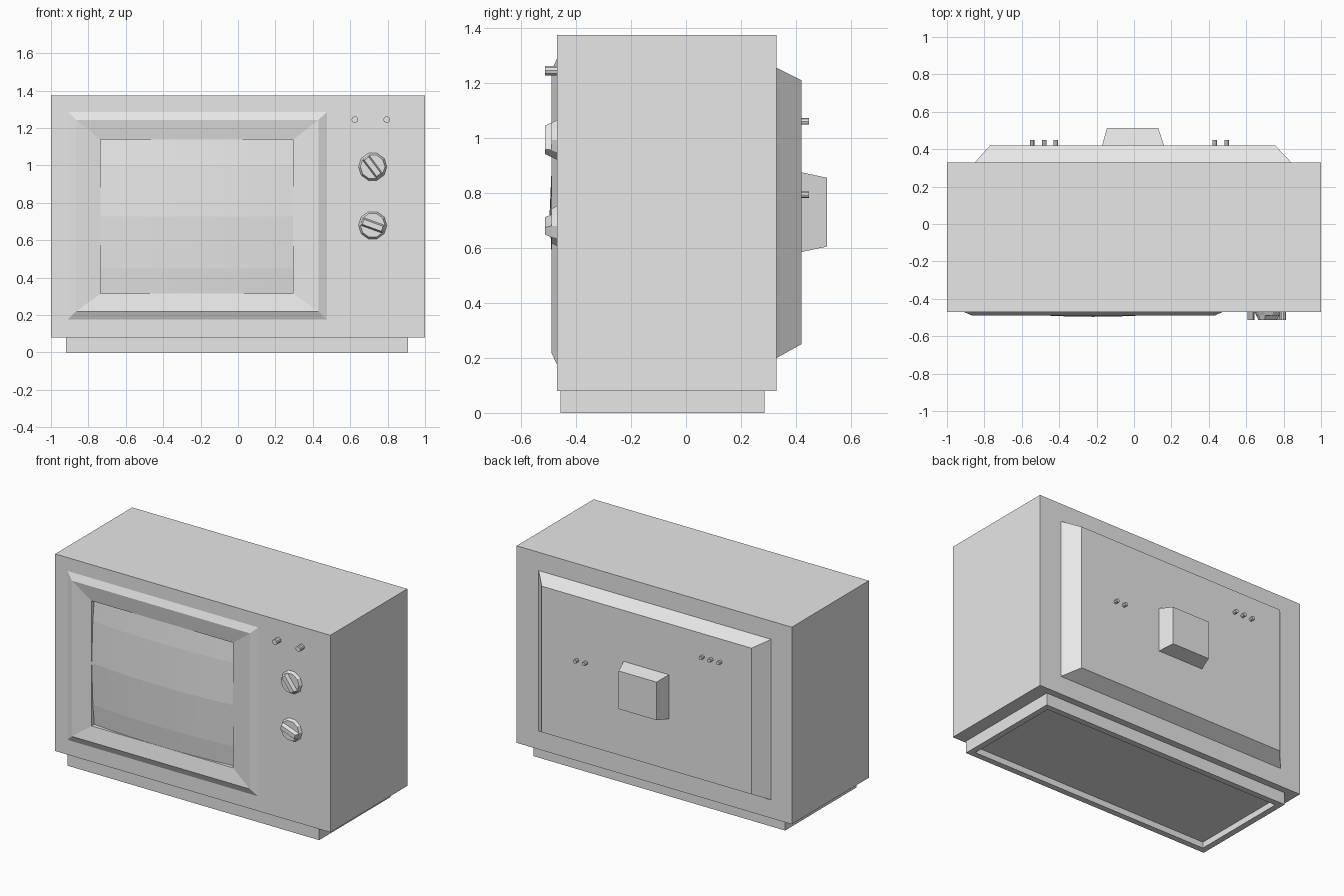
import bpy, bmesh, math
from mathutils import Matrix, Vector

cube = bpy.data.objects.get("Cube")
if cube:
    bpy.data.objects.remove(cube, do_unlink=True)

grey = bpy.data.materials.new("light_grey")
grey.use_nodes = True
grey.diffuse_color = (0.8, 0.8, 0.8, 1)
grey.node_tree.nodes["Principled BSDF"].inputs["Base Color"].default_value = (0.8, 0.8, 0.8, 1)


def finish(name, bm, fix=True):
    if fix:
        bmesh.ops.recalc_face_normals(bm, faces=bm.faces)
    mesh = bpy.data.meshes.new(name)
    bm.to_mesh(mesh)
    bm.free()
    mesh.materials.append(grey)
    obj = bpy.data.objects.new(name, mesh)
    bpy.context.collection.objects.link(obj)
    return obj


def loft(name, loops, cap_start=True, cap_end=True):
    """Skin a list of equal-length point loops."""
    bm = bmesh.new()
    rings = [[bm.verts.new(p) for p in loop] for loop in loops]
    for a, b in zip(rings, rings[1:]):
        for i in range(len(a)):
            j = (i + 1) % len(a)
            bm.faces.new((a[i], a[j], b[j], b[i]))
    if cap_start:
        bm.faces.new(rings[0])
    if cap_end:
        bm.faces.new(rings[-1])
    return finish(name, bm)


def rect(x0, x1, z0, z1, y):
    return [(x0, y, z0), (x1, y, z0), (x1, y, z1), (x0, y, z1)]


def flat_rect(x0, x1, y0, y1, z):
    return [(x0, y0, z), (x1, y0, z), (x1, y1, z), (x0, y1, z)]


def disc(x, z, r, y, sides):
    turn = 2 * math.pi / sides
    return [(x + r * math.cos(i * turn), y, z + r * math.sin(i * turn)) for i in range(sides)]


FRONT, BACK = -0.47, 0.33
OPENING = (-0.735, 0.295, 0.315, 1.138)

# Cabinet, with a shallow pocket behind the screen
loft("cabinet", [rect(*OPENING, -0.40), rect(*OPENING, FRONT),
                 rect(-1, 1, 0.08, 1.375, FRONT), rect(-1, 1, 0.08, 1.375, BACK)])

# Plinth with a recessed underside
loft("plinth", [flat_rect(-0.92, 0.91, -0.457, 0.285, 0.08),
                flat_rect(-0.92, 0.91, -0.457, 0.285, 0),
                flat_rect(-0.88, 0.87, -0.417, 0.245, 0),
                flat_rect(-0.88, 0.87, -0.417, 0.245, 0.04)])

# Raised screen frame
loft("screen_frame", [rect(-0.91, 0.475, 0.177, 1.287, FRONT),
                      rect(-0.865, 0.43, 0.22, 1.243, -0.49),
                      rect(*OPENING, FRONT - 0.001)], False, False)

# Bulging faceted screen
bm = bmesh.new()
x0, x1, z0, z1 = OPENING
rows = []
for z in (z0, 0.45, 0.727, 1.0, z1):
    row = []
    for i in range(9):
        x = x0 + (x1 - x0) * i / 8
        y = -0.496 + 0.1 * (x + 0.22) ** 2 + 0.16 * (z - 0.727) ** 2
        row.append(bm.verts.new((x, y, z)))
    rows.append(row)
for low, high in zip(rows, rows[1:]):
    for i in range(8):
        bm.faces.new((low[i], low[i + 1], high[i + 1], high[i]))
finish("screen", bm, False)

# Rear cover and its central housing
loft("rear_cover", [rect(-0.85, 0.84, 0.2, 1.255, BACK), rect(-0.77, 0.755, 0.25, 1.21, 0.42)])
loft("rear_housing", [rect(-0.17, 0.16, 0.585, 0.875, 0.42), rect(-0.145, 0.13, 0.605, 0.855, 0.513)])

# Rear sockets
for i, (x, z) in enumerate([(-0.545, 1.06), (-0.48, 1.06), (-0.418, 1.06), (0.432, 0.793), (0.496, 0.793)]):
    loft(f"rear_socket_{i + 1}", [disc(x, z, 0.012, 0.42, 8), disc(x, z, 0.012, 0.448, 8)])

# Front push buttons
for side, x in (("right", 0.625), ("left", 0.795)):
    loft(f"button_{side}", [disc(x, 1.245, 0.018, FRONT, 10), disc(x, 1.245, 0.018, -0.513, 10)])

# Dials with tapered discs and turned grip bars
for name, z, angle in (("upper", 0.993, -53), ("lower", 0.68, -20)):
    loft(f"{name}_dial", [disc(0.72, z, 0.076, FRONT, 10), disc(0.72, z, 0.066, -0.489, 10)])
    grip = loft(f"{name}_dial_grip", [rect(-0.062, 0.062, -0.022, 0.022, 0),
                                      rect(-0.054, 0.054, -0.014, 0.014, -0.024)])
    grip.data.transform(Matrix.Translation(Vector((0.72, -0.489, z)))
                        @ Matrix.Rotation(math.radians(-angle), 4, "Y"))
